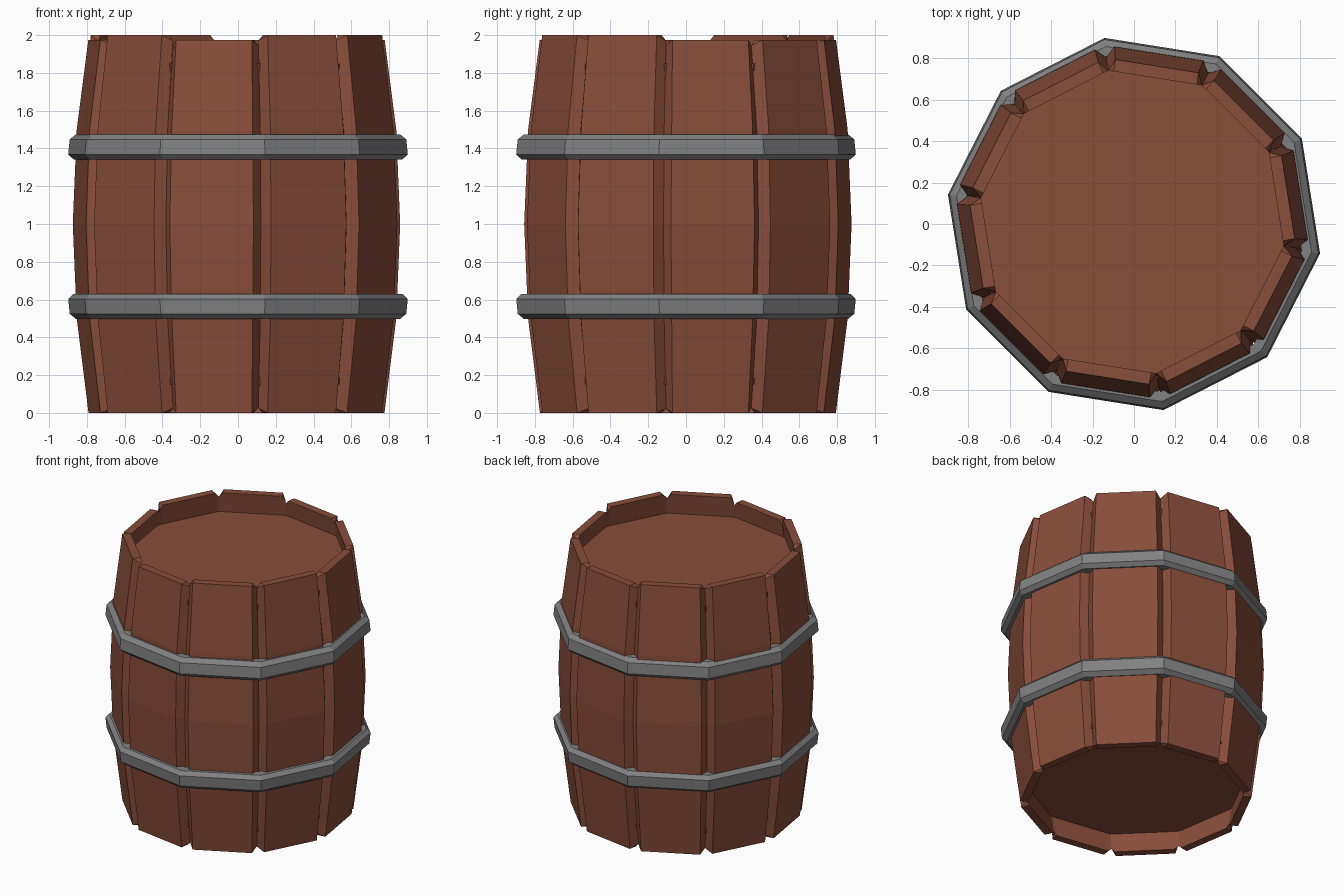
import bpy, bmesh, math

if "Cube" in bpy.data.objects:
    bpy.data.objects.remove(bpy.data.objects["Cube"])

SIDES = 10
STEP = 2 * math.pi / SIDES
CORNER = math.radians(-9)          # direction of the first corner
TAN = math.tan(STEP / 2)
CX, CY = -0.008, 0.01              # wood sits slightly off the hoops


def material(name, color):
    m = bpy.data.materials.new(name)
    m.diffuse_color = (*color, 1)
    m.use_nodes = True
    m.node_tree.nodes["Principled BSDF"].inputs["Base Color"].default_value = m.diffuse_color
    return m


wood = material("brown_wood", (0.25, 0.074, 0.043))
iron = material("grey_iron", (0.22, 0.22, 0.22))


def finish(bm, name, mat):
    bmesh.ops.recalc_face_normals(bm, faces=bm.faces[:])
    me = bpy.data.meshes.new(name)
    bm.to_mesh(me)
    bm.free()
    me.materials.append(mat)
    ob = bpy.data.objects.new(name, me)
    bpy.context.collection.objects.link(ob)
    return ob


def stave(name, angle, top):
    """Bulging plank with slanted sides that form V grooves with its neighbours."""
    bm = bmesh.new()
    # height, outer distance, outer half width
    levels = [(0, 0.761, 0.203), (0.5, 0.822, 0.217), (1.0, 0.842, 0.224),
              (1.5, 0.822, 0.217), (top, 0.762, 0.203)]
    c, s = math.cos(angle), math.sin(angle)
    rings = []
    for i, (z, a, w) in enumerate(levels):
        inner = a - 0.058
        full = inner * TAN
        zc = z + (0.025 if i == 0 else -0.03 if i == 4 else 0)
        section = [(a, -w, z), (a, w, z), (inner, full, zc),
                   (inner, w, z), (inner, -w, z), (inner, -full, zc)]
        rings.append([bm.verts.new((CX + r * c - t * s, CY + r * s + t * c, h))
                      for r, t, h in section])
    for lo, hi in zip(rings, rings[1:]):
        for j in range(6):
            k = (j + 1) % 6
            bm.faces.new((lo[j], lo[k], hi[k], hi[j]))
    for r in (rings[0], rings[-1]):
        bm.faces.new((r[0], r[1], r[3], r[4]))
        bm.faces.new((r[1], r[2], r[3]))
        bm.faces.new((r[0], r[4], r[5]))
    return finish(bm, name, wood)


# Staves, some slightly taller than others
TALL = {3, 4, 6, 8, 9}
for i in range(SIDES):
    stave(f"stave_{i + 1}", CORNER + STEP * (i + 0.5), 2.0 if i in TALL else 1.975)


def lathe(name, profile, mat, centre=(0, 0)):
    """Ten-sided ring from a closed (radius, height) profile."""
    bm = bmesh.new()
    rings = []
    for i in range(SIDES):
        a = CORNER + STEP * i
        rings.append([bm.verts.new((centre[0] + r * math.cos(a),
                                    centre[1] + r * math.sin(a), z)) for r, z in profile])
    n = len(profile)
    for i in range(SIDES):
        p, q = rings[i], rings[(i + 1) % SIDES]
        for j in range(n):
            k = (j + 1) % n
            bm.faces.new((p[j], q[j], q[k], p[k]))
    return finish(bm, name, mat)


# Hoops, mirrored about the middle
hoop = [(0.82, 1.342), (0.882, 1.342), (0.910, 1.369),
        (0.902, 1.448), (0.868, 1.475), (0.82, 1.475)]
lathe("upper_hoop", hoop, iron)
lathe("lower_hoop", [(r, 1.972 - z) for r, z in hoop], iron)


# Recessed heads at both ends
def head(name, z):
    bm = bmesh.new()
    r = 0.729 / math.cos(STEP / 2)
    verts = [bm.verts.new((CX + r * math.cos(CORNER + STEP * i),
                           CY + r * math.sin(CORNER + STEP * i), z - 0.02))
             for i in range(SIDES)]
    face = bm.faces.new(verts)
    ext = bmesh.ops.extrude_face_region(bm, geom=[face])
    for g in ext["geom"]:
        if isinstance(g, bmesh.types.BMVert):
            g.co.z += 0.04
    if not face.is_valid or len(bm.faces) < SIDES + 2:
        bm.faces.new(verts)
    return finish(bm, name, wood)


head("top_head", 1.83)
head("bottom_head", 0.17)
